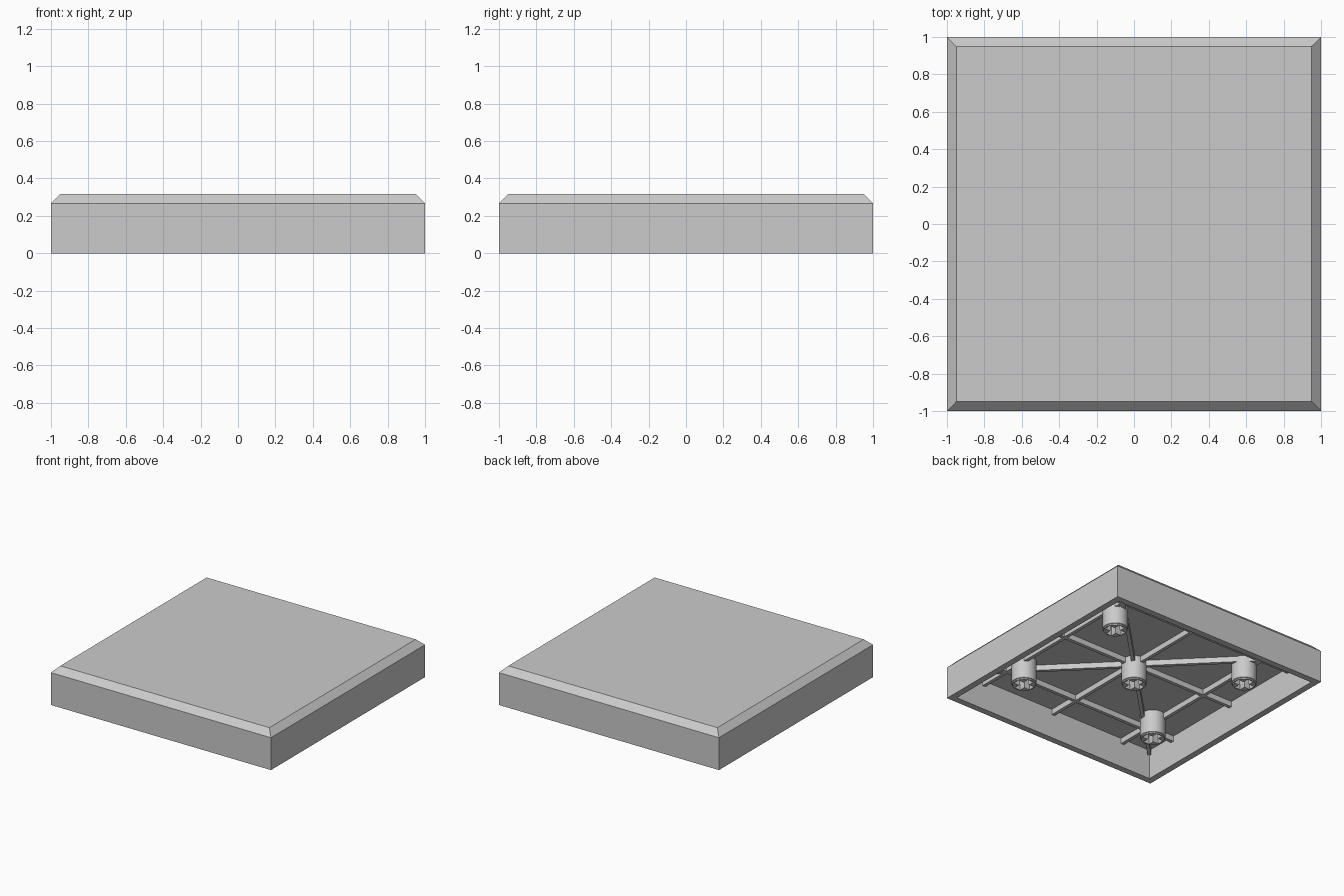
import bpy, bmesh, math

if "Cube" in bpy.data.objects:
    bpy.data.objects.remove(bpy.data.objects["Cube"])

CEILING = 0.245   # underside of the top plate
INNER = 0.947     # inside face of the walls
RIB_BOTTOM = 0.20
RIB_WIDTH = 0.028
POST_BOTTOM = 0.045
PITCH = 0.68      # spacing of the straight ribs
POST_X, POST_Y = 0.633, 0.535

grey = bpy.data.materials.new("light grey plastic")
grey.diffuse_color = (0.6, 0.6, 0.6, 1)
grey.use_nodes = True
grey.node_tree.nodes["Principled BSDF"].inputs["Base Color"].default_value = grey.diffuse_color


def finish(name, bm):
    bmesh.ops.recalc_face_normals(bm, faces=bm.faces)
    mesh = bpy.data.meshes.new(name)
    bm.to_mesh(mesh)
    bm.free()
    mesh.materials.append(grey)
    obj = bpy.data.objects.new(name, mesh)
    bpy.context.collection.objects.link(obj)
    return obj


def loft(name, profile, sides, turn=0.0):
    """Stack regular rings of (radius, z), closed at both ends."""
    bm = bmesh.new()
    rings = [[bm.verts.new((r * math.cos(turn + 2 * math.pi * i / sides),
                            r * math.sin(turn + 2 * math.pi * i / sides), z))
              for i in range(sides)] for r, z in profile]
    for a, b in zip(rings, rings[1:]):
        for i in range(sides):
            j = (i + 1) % sides
            bm.faces.new((a[i], a[j], b[j], b[i]))
    bm.faces.new(rings[0])
    bm.faces.new(rings[-1])
    return finish(name, bm)


def box(name, length, width, z0, z1, x=0.0, y=0.0, angle=0.0, flare=0.0):
    """Box along x; flare widens its lower end."""
    bm = bmesh.new()
    bmesh.ops.create_cube(bm, size=1)
    for v in bm.verts:
        extra = flare if v.co.z < 0 else 0.0
        v.co.x *= length + extra
        v.co.y *= width + extra
        v.co.z *= z1 - z0
    obj = finish(name, bm)
    obj.location = (x, y, (z0 + z1) / 2)
    obj.rotation_euler.z = angle
    return obj


# Hollow square shell with a chamfered top edge
D = math.sqrt(2)
loft("shell", [(INNER * D, CEILING), (INNER * D, 0), (D, 0),
               (D, 0.266), (0.95 * D, 0.316)], 4, math.pi / 4)

# Straight ribs in both directions
for k in (-1, 0, 1):
    box("rib_across", 2 * INNER, RIB_WIDTH, RIB_BOTTOM, CEILING + 0.004, y=k * PITCH)
    box("rib_along", 2 * INNER, RIB_WIDTH, RIB_BOTTOM, CEILING + 0.004,
        x=k * PITCH, angle=math.pi / 2)

# Diagonal ribs, corner to corner
for s in (-1, 1):
    box("rib_diagonal", 2 * (INNER - 0.005) * D, RIB_WIDTH, RIB_BOTTOM,
        CEILING + 0.004, angle=s * math.pi / 4)

# Socket post with a chamfered lower end
post = loft("socket_post", [(0.095, CEILING + 0.004), (0.095, 0.058),
                            (0.089, 0.054), (0.088, POST_BOTTOM)], 32)

# Cross-shaped recess with a flared mouth, cut into the post
cutters = []
for a in (0, math.pi / 2):
    cutters.append(box("cross_cutter", 0.146, 0.045, 0.0, 0.185, angle=a))
    cutters.append(box("mouth_cutter", 0.136, 0.035, 0.035, 0.065, angle=a, flare=0.03))
bpy.context.view_layer.objects.active = post
bpy.context.view_layer.update()
for c in cutters:
    c.hide_render = True
    mod = post.modifiers.new("cross", "BOOLEAN")
    mod.object = c
    mod.solver = "EXACT"
    bpy.ops.object.modifier_apply(modifier=mod.name)
for c in cutters:
    bpy.data.objects.remove(c)
post.select_set(True)
bpy.ops.object.shade_smooth_by_angle(angle=math.radians(30))

# Four more posts towards the corners
for sx in (-1, 1):
    for sy in (-1, 1):
        copy = post.copy()
        copy.location = (sx * POST_X, sy * POST_Y, 0)
        bpy.context.collection.objects.link(copy)
